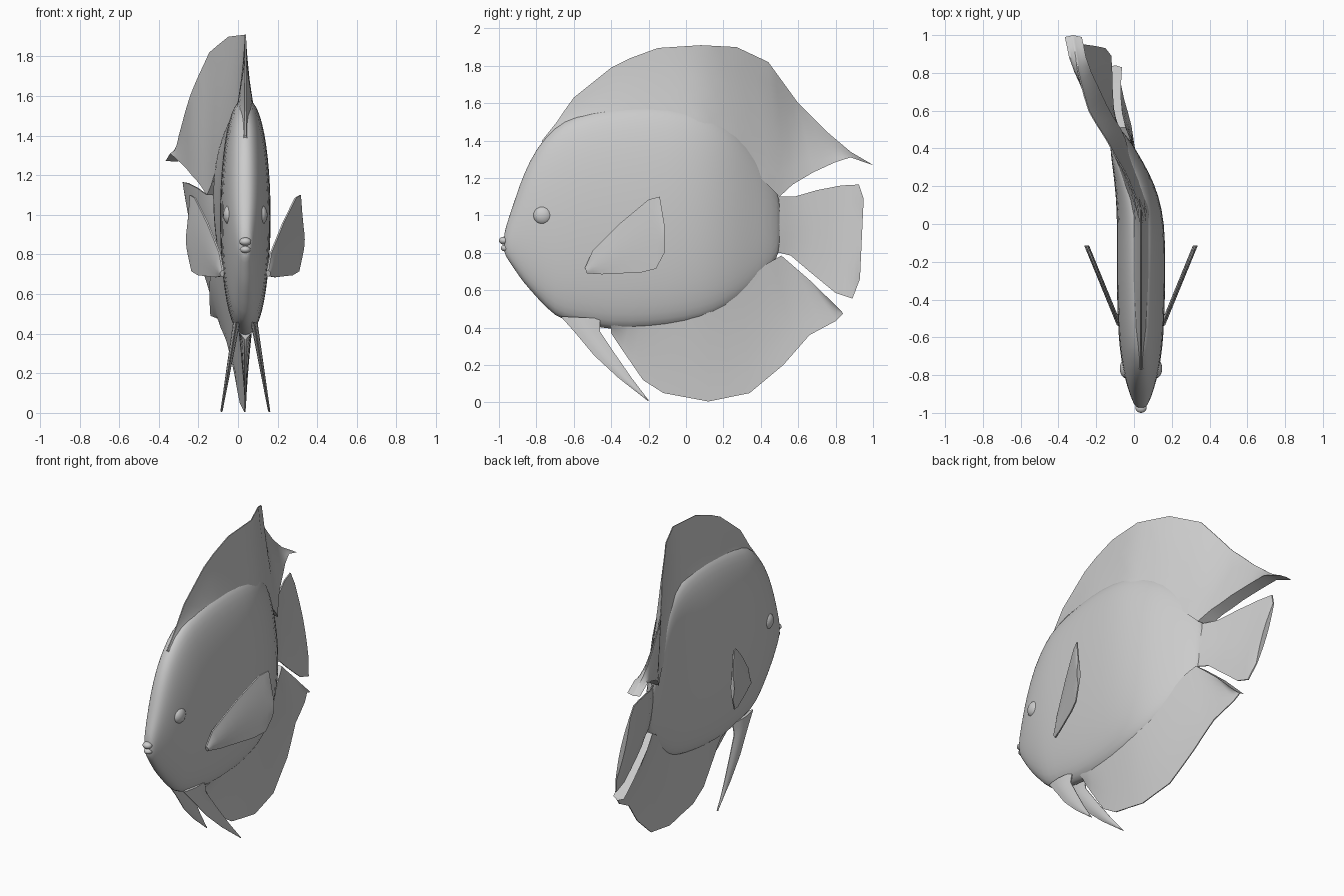
import bpy
import bmesh
from math import sin, cos, pi, radians, copysign
from mathutils import Vector, Matrix

default_cube = bpy.data.objects.get("Cube")
if default_cube:
    bpy.data.objects.remove(default_cube, do_unlink=True)

grey = bpy.data.materials.new("plain grey")
grey.use_nodes = True
GREY = (0.6, 0.6, 0.6, 1)
grey.diffuse_color = GREY
grey.node_tree.nodes["Principled BSDF"].inputs["Base Color"].default_value = GREY

MIDDLE = 0.037
# Sideways swing of the tail: (y, sway per unit of height)
SWAY = [(0.08, 0), (0.27, 0.035), (0.45, 0.085), (0.6, 0.154), (0.8, 0.215), (1, 0.26)]


def sway(y):
    if y <= SWAY[0][0]:
        return 0
    for (a, fa), (b, fb) in zip(SWAY, SWAY[1:]):
        if y <= b:
            return fa + (fb - fa) * (y - a) / (b - a)
    return SWAY[-1][1]


def swim(co):
    """Bend a straight point into the swimming pose."""
    start = min(max((co.y - 0.08) / 0.35, 0), 1)
    return Vector((co.x + MIDDLE - 0.03 * start - sway(co.y) * co.z, co.y, co.z))


def finish(name, bm, subdivide=0, angle=40):
    for v in bm.verts:
        v.co = swim(v.co)
    bmesh.ops.recalc_face_normals(bm, faces=bm.faces)
    mesh = bpy.data.meshes.new(name)
    bm.to_mesh(mesh)
    bm.free()
    mesh.materials.append(grey)
    obj = bpy.data.objects.new(name, mesh)
    bpy.context.collection.objects.link(obj)
    if subdivide:
        mod = obj.modifiers.new("smooth", "SUBSURF")
        mod.levels = mod.render_levels = subdivide
    bpy.ops.object.select_all(action="DESELECT")
    obj.select_set(True)
    bpy.context.view_layer.objects.active = obj
    bpy.ops.object.shade_smooth_by_angle(angle=radians(angle))
    return obj


def refine(points, steps):
    """Add evenly spaced points along each segment of a path."""
    out = []
    for a, b in zip(points, points[1:]):
        out += [Vector(a).lerp(Vector(b), i / steps) for i in range(steps)]
    return out + [Vector(points[-1])]


def fin(name, root, edge, thick, place=lambda y, z, x: Vector((x, y, z)),
        rows=6, steps=2, subdivide=0):
    """Loft a thin two-sided fin between two (y, z) paths."""
    root, edge = refine(root, steps), refine(edge, steps)
    bm = bmesh.new()
    sides = []
    for side in (-1, 1):
        grid = []
        for a, b in zip(root, edge):
            line = []
            for r in range(rows + 1):
                p = a.lerp(b, r / rows)
                half = thick(r / rows) * side
                line.append(bm.verts.new(place(p.x, p.y, half)))
            grid.append(line)
        sides.append(grid)
        for c in range(len(grid) - 1):
            for r in range(rows):
                bm.faces.new((grid[c][r], grid[c + 1][r], grid[c + 1][r + 1], grid[c][r + 1]))
    # Close the rim between the two sides
    rims = []
    for g in sides:
        rims.append([l[0] for l in g] + g[-1][1:] + [l[-1] for l in g[-2::-1]] + g[0][-2:0:-1])
    count = len(rims[0])
    for i in range(count):
        j = (i + 1) % count
        bm.faces.new((rims[0][i], rims[0][j], rims[1][j], rims[1][i]))
    bmesh.ops.remove_doubles(bm, verts=bm.verts, dist=0.0005)
    return finish(name, bm, subdivide)


# Body: tall oval rings as (y, bottom, top, half width)
RINGS = [
    (-0.975, 0.8, 0.9, 0.022), (-0.95, 0.76, 0.98, 0.04), (-0.91, 0.7, 1.1, 0.056),
    (-0.87, 0.64, 1.22, 0.07), (-0.8, 0.56, 1.365, 0.09), (-0.7, 0.45, 1.48, 0.108),
    (-0.6, 0.42, 1.54, 0.12), (-0.4, 0.38, 1.585, 0.128), (-0.2, 0.385, 1.6, 0.13),
    (0, 0.41, 1.58, 0.127), (0.15, 0.455, 1.53, 0.115), (0.27, 0.53, 1.46, 0.095),
    (0.38, 0.63, 1.34, 0.068), (0.46, 0.73, 1.2, 0.042), (0.51, 0.81, 1.08, 0.012),
]
SIDES = 24
bm = bmesh.new()
loops = []
for y, low, high, half in RINGS:
    loop = []
    for i in range(SIDES):
        t = 2 * pi * i / SIDES
        x = copysign(abs(sin(t)) ** 0.85, sin(t)) * half
        loop.append(bm.verts.new((x, y, (low + high) / 2 - cos(t) * (high - low) / 2)))
    loops.append(loop)
for a, b in zip(loops, loops[1:]):
    for i in range(SIDES):
        j = (i + 1) % SIDES
        bm.faces.new((a[i], a[j], b[j], b[i]))
bm.faces.new(loops[0])
bm.faces.new(loops[-1])
finish("body", bm, subdivide=1, angle=60)

# Dorsal fin: rises from the back and trails to a point
fin("dorsal_fin",
    [(-0.76, 1.35), (-0.6, 1.46), (-0.5, 1.5), (-0.38, 1.52), (-0.28, 1.53), (-0.12, 1.53),
     (0.08, 1.48), (0.25, 1.38), (0.4, 1.2), (0.5, 1.1), (0.57, 1.165), (0.68, 1.23),
     (0.8, 1.285), (0.88, 1.31), (0.99, 1.272)],
    [(-0.77, 1.4), (-0.69, 1.5), (-0.65, 1.56), (-0.6, 1.63), (-0.4, 1.79), (-0.3, 1.84),
     (-0.15, 1.895), (0.08, 1.91), (0.27, 1.9), (0.44, 1.82), (0.52, 1.71), (0.6, 1.6),
     (0.75, 1.45), (0.88, 1.34), (1, 1.27)],
    lambda t: 0.042 * (1 - t) ** 1.2 + 0.003)

# Anal fin: deep rounded sail under the rear half
fin("anal_fin",
    [(-0.4, 0.41), (-0.3, 0.43), (-0.18, 0.45), (-0.05, 0.46), (0.12, 0.52), (0.3, 0.62),
     (0.43, 0.74), (0.51, 0.785), (0.66, 0.655), (0.83, 0.49)],
    [(-0.4, 0.37), (-0.34, 0.28), (-0.23, 0.12), (-0.12, 0.05), (0.12, 0.005), (0.34, 0.05),
     (0.52, 0.2), (0.66, 0.36), (0.8, 0.435), (0.84, 0.475)],
    lambda t: 0.035 * (1 - t) ** 1.2 + 0.003)

# Tail fin: flared fan
fin("tail_fin",
    [(0.4, 1.12), (0.5, 1.1), (0.58, 1.1), (0.7, 1.135), (0.83, 1.16), (0.925, 1.165), (0.95, 1.09)],
    [(0.4, 0.8), (0.5, 0.8), (0.56, 0.785), (0.66, 0.7), (0.8, 0.585), (0.89, 0.555), (0.93, 0.66)],
    lambda t: 0.004 + 0.012 * sin(pi * t))

for side, label in ((1, "left"), (-1, "right")):
    # Pectoral fin: angled out from the flank
    fin(label + "_pectoral_fin",
        [(-0.54, 0.72), (-0.5, 0.81), (-0.35, 0.96), (-0.2, 1.085), (-0.14, 1.1), (-0.115, 0.95)],
        [(-0.53, 0.69), (-0.45, 0.685), (-0.35, 0.69), (-0.24, 0.695), (-0.16, 0.715), (-0.115, 0.8)],
        lambda t: 0.004 + 0.009 * sin(pi * t),
        lambda y, z, x: Vector((side * (0.113 + 0.41 * (y + 0.54) + x), y, z)))

    # Pelvic fin: long streamer below the chest
    fin(label + "_pelvic_fin",
        [(-0.67, 0.46), (-0.59, 0.37), (-0.49, 0.25), (-0.36, 0.13), (-0.2, 0.005)],
        [(-0.46, 0.45), (-0.46, 0.38), (-0.38, 0.26), (-0.29, 0.13), (-0.2, 0.012)],
        lambda t: 0.003 + 0.015 * sin(pi * t),
        lambda y, z, x: Vector((side * (0.122 - 0.17 * z + x * (0.3 + z * 1.5)), y, z)),
        rows=4)


def bump(name, centre, size):
    bm = bmesh.new()
    place = Matrix.Translation(centre) @ Matrix.Diagonal((*size, 1))
    bmesh.ops.create_uvsphere(bm, u_segments=20, v_segments=12, radius=1, matrix=place)
    finish(name, bm, angle=60)


# Eyes and lips
for side, label in ((1, "left"), (-1, "right")):
    bump(label + "_eye", (side * 0.078, -0.765, 1.0), (0.034, 0.052, 0.05))
bump("upper_lip", (0, -0.973, 0.865), (0.03, 0.027, 0.021))
bump("lower_lip", (0, -0.965, 0.825), (0.026, 0.025, 0.018))
